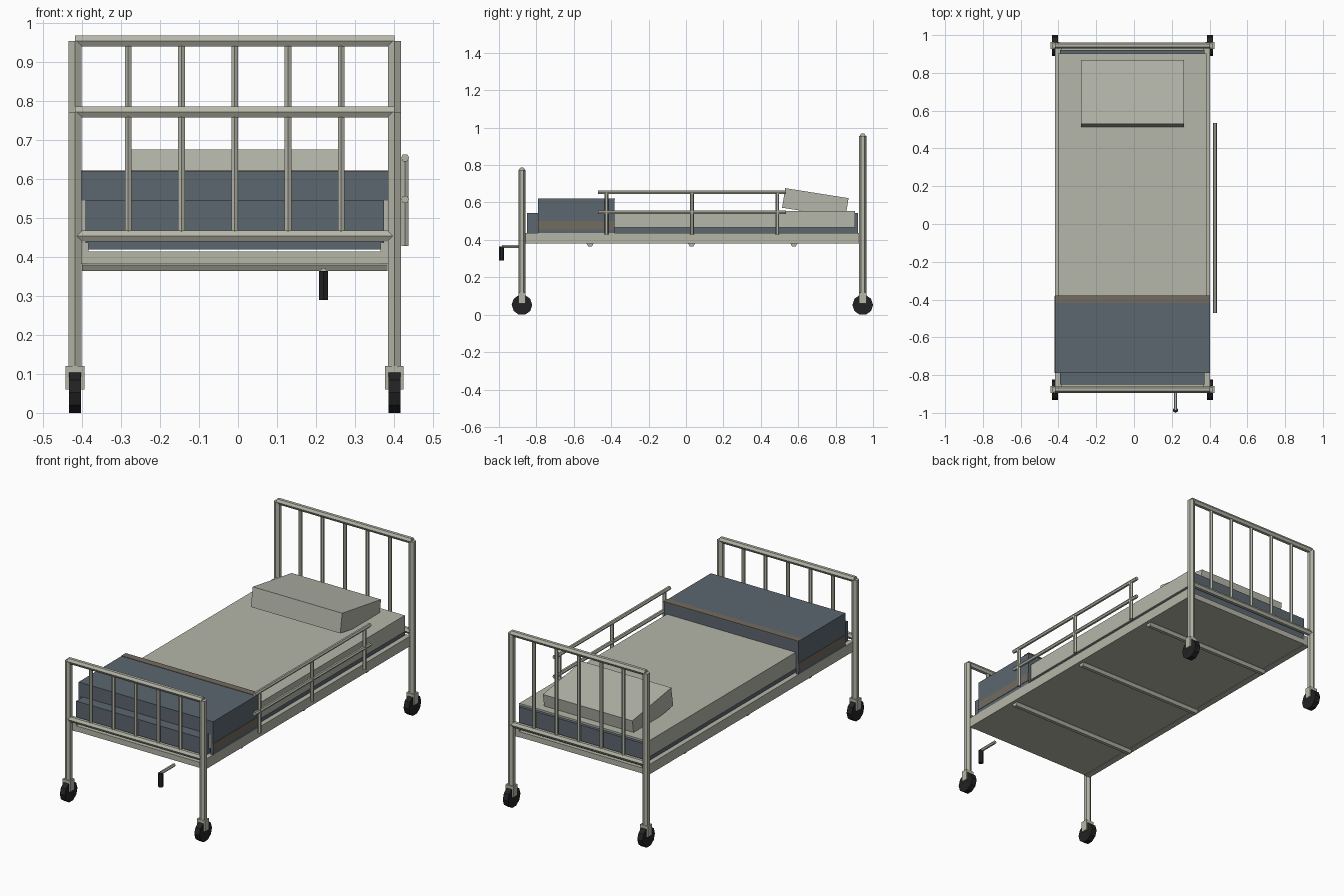
import bpy, bmesh, math
from mathutils import Vector, Matrix

if "Cube" in bpy.data.objects:
    bpy.data.objects.remove(bpy.data.objects["Cube"], do_unlink=True)

CX = -0.0085  # frame centre line, offset by the guard rail on one side


def material(name, rgb):
    m = bpy.data.materials.new(name)
    m.use_nodes = True
    m.diffuse_color = (*rgb, 1)
    m.node_tree.nodes["Principled BSDF"].inputs["Base Color"].default_value = (*rgb, 1)
    return m


CREAM = material("cream_metal", (0.46, 0.465, 0.39))
LINEN = material("pale_linen", (0.46, 0.47, 0.40))
BLUE = material("slate_blue_cloth", (0.107, 0.135, 0.162))
BROWN = material("brown_stripe", (0.17, 0.145, 0.115))
BLACK = material("black_rubber", (0.016, 0.016, 0.016))


def finish(name, bm, mat):
    bmesh.ops.recalc_face_normals(bm, faces=bm.faces)
    me = bpy.data.meshes.new(name)
    bm.to_mesh(me)
    bm.free()
    me.materials.append(mat)
    ob = bpy.data.objects.new(name, me)
    ob.location.x = CX
    bpy.context.collection.objects.link(ob)
    return ob


def prism(name, points, offset, mat):
    """Extrude a closed outline along an offset."""
    bm = bmesh.new()
    face = bm.faces.new([bm.verts.new(p) for p in points])
    ext = bmesh.ops.extrude_face_region(bm, geom=[face], use_keep_orig=True)
    verts = [v for v in ext["geom"] if isinstance(v, bmesh.types.BMVert)]
    bmesh.ops.translate(bm, verts=verts, vec=offset)
    return finish(name, bm, mat)


def tube(name, p, q, r, mat=CREAM, sides=6):
    """Faceted rod from p to q with a corner facing y (or x for rods along y)."""
    p, q = Vector(p), Vector(q)
    axis = (q - p).normalized()
    u = Vector((1, 0, 0)) if abs(axis.y) > 0.5 else Vector((0, 1, 0))
    v = axis.cross(u)
    ring = []
    for i in range(sides):
        a = math.tau * i / sides
        ring.append(p + r * (u * math.cos(a) + v * math.sin(a)))
    return prism(name, ring, q - p, mat)


def box(name, x, y, z, mat, tilt=0):
    """Box from (low, high) pairs, optionally tilted about its own x axis."""
    size = [b - a for a, b in (x, y, z)]
    mid = [(a + b) / 2 for a, b in (x, y, z)]
    bm = bmesh.new()
    bmesh.ops.create_cube(bm, size=1)
    bm.transform(Matrix.Translation(mid) @ Matrix.Rotation(tilt, 4, "X")
                 @ Matrix.Diagonal((*size, 1)))
    return finish(name, bm, mat)


# Headboard and footboard with posts, rails, bars and casters
POST_X = 0.41
for end, y, top in (("head", 0.945, 0.955), ("foot", -0.877, 0.773)):
    for side, s in (("left", 1), ("right", -1)):
        x = s * POST_X
        tube(f"{end}_{side}_post", (x, y, 0.06), (x, y, top), 0.019)
        box(f"{end}_{side}_fork", (x - 0.024, x + 0.024), (y - 0.019, y + 0.019),
            (0.06, 0.12), CREAM)
        tube(f"{end}_{side}_wheel", (x - 0.0155, y, 0.0525), (x + 0.0155, y, 0.0525),
             0.055, BLACK, 10)
    for label, z in (("top", top), ("lower", 0.454)):
        tube(f"{end}_{label}_rail", (-POST_X, y, z), (POST_X, y, z), 0.0165)
    for i in range(1, 6):
        x = POST_X * (i / 3 - 1)
        tube(f"{end}_bar_{i}", (x, y, 0.454), (x, y, top), 0.01)

# Bed frame: side rails, deck and cross bars
for side, s in (("left", 1), ("right", -1)):
    box(f"frame_{side}_rail", sorted((s * 0.375, s * 0.41)), (-0.86, 0.93),
        (0.382, 0.437), CREAM)
box("deck", (-0.375, 0.375), (-0.86, 0.93), (0.384, 0.414), CREAM)
for i, y in enumerate((-0.513, 0.03, 0.577)):
    tube(f"cross_bar_{i + 1}", (-0.392, y, 0.38), (0.392, y, 0.38), 0.0185)

# Mattress, sheet and pillow
box("mattress", (-0.383, 0.383), (-0.85, 0.92), (0.42, 0.545), BLUE)
box("sheet", (-0.393, 0.393), (-0.787, 0.903), (0.465, 0.555), LINEN)
box("pillow", (-0.273, 0.272), (0.52, 0.863), (0.5445, 0.6505), LINEN,
    math.radians(-9))

# Folded blanket hanging over both sides
half = [(0.41, 0.62), (0.41, 0.433), (0.394, 0.433), (0.394, 0.545)]
outline = half + [(-x, z) for x, z in reversed(half)]
prism("blanket", [(x, -0.79, z) for x, z in outline], (0, 0.408, 0), BLUE)

# Blanket stripes
box("blanket_top_stripe", (-0.411, 0.411), (-0.417, -0.379), (0.617, 0.622), BROWN)
for side, s in (("left", 1), ("right", -1)):
    box(f"blanket_{side}_stripe", sorted((s * 0.408, s * 0.412)), (-0.79, -0.382),
        (0.455, 0.5), BROWN)

# Guard rail on the left side
GX = 0.4375
for label, z in (("top", 0.655), ("lower", 0.548)):
    tube(f"guard_{label}_rail", (GX, -0.47, z), (GX, 0.535, z), 0.0105)
for i, y in enumerate((-0.425, 0.032, 0.488)):
    tube(f"guard_post_{i + 1}", (GX, y, 0.428), (GX, y, 0.655), 0.0105)

# Crank under the foot end
tube("crank_rod", (0.228, -0.985, 0.364), (0.228, -0.87, 0.364), 0.009)
tube("crank_handle", (0.228, -0.986, 0.29), (0.228, -0.986, 0.364), 0.014, BLACK)
